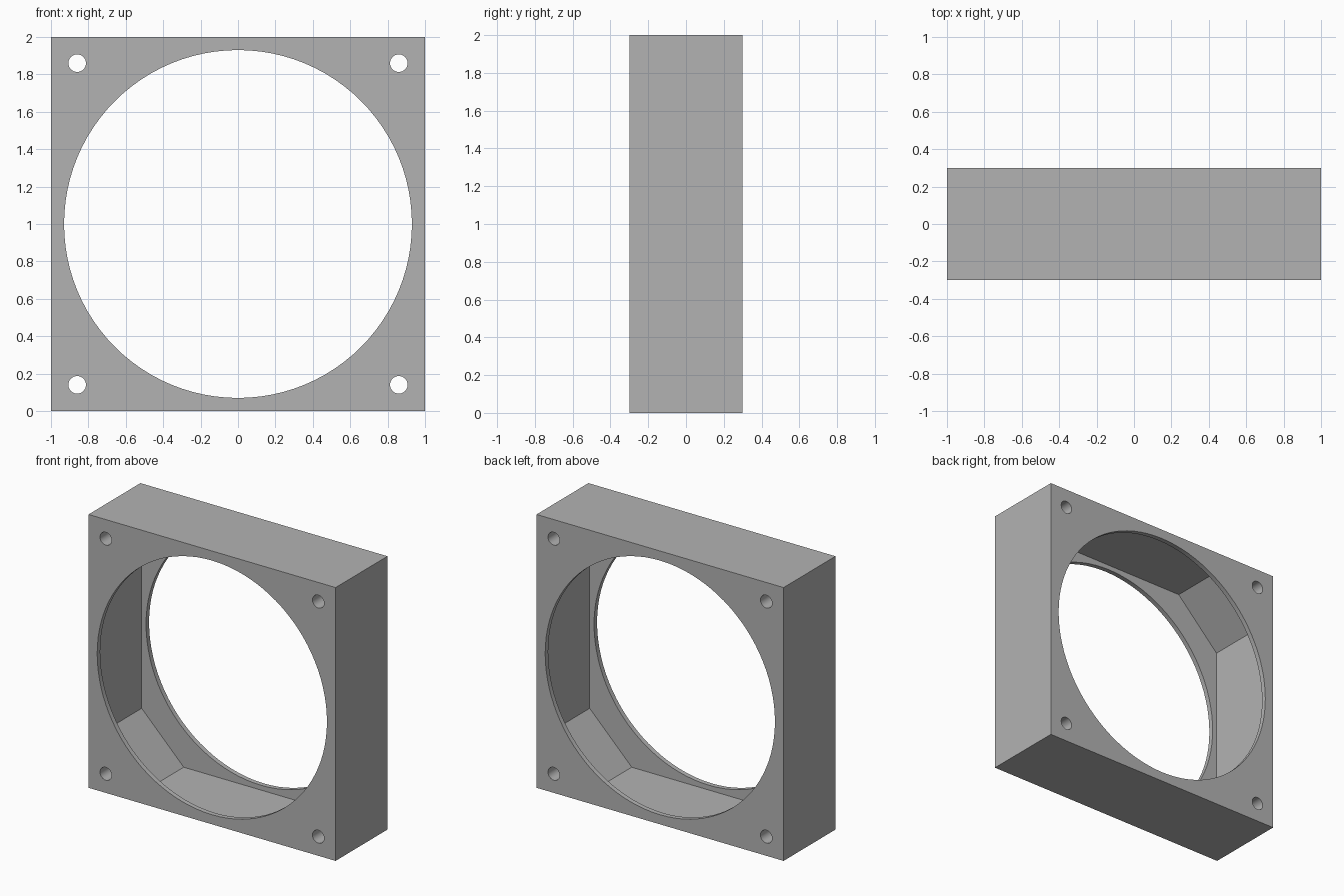
import bpy
import bmesh
from math import cos, sin, tau

if "Cube" in bpy.data.objects:
    bpy.data.objects.remove(bpy.data.objects["Cube"], do_unlink=True)

DEPTH = 0.6       # front to back
WALL = 0.035      # thickness of walls and end plates
CHAMFER = 0.34    # solid corner blocks inside the cavity
BORE = 0.93
SCREW = 0.047
SCREW_POS = 0.86

grey = bpy.data.materials.new("light_grey")
grey.use_nodes = True
colour = (0.45, 0.45, 0.45, 1)
grey.diffuse_color = colour
grey.node_tree.nodes["Principled BSDF"].inputs["Base Color"].default_value = colour


def prism(name, outline, depth):
    """Extrude an x-z outline along y, centred on y = 0."""
    bm = bmesh.new()
    face = bm.faces.new([bm.verts.new((x, -depth / 2, z)) for x, z in outline])
    side = bmesh.ops.extrude_face_region(bm, geom=[face])["geom"]
    moved = [v for v in side if isinstance(v, bmesh.types.BMVert)]
    bmesh.ops.translate(bm, verts=moved, vec=(0, depth, 0))
    bmesh.ops.recalc_face_normals(bm, faces=bm.faces)
    mesh = bpy.data.meshes.new(name)
    bm.to_mesh(mesh)
    bm.free()
    mesh.materials.append(grey)
    obj = bpy.data.objects.new(name, mesh)
    bpy.context.collection.objects.link(obj)
    return obj


def circle(x, z, radius, sides):
    return [(x + radius * cos(tau * i / sides), z + radius * sin(tau * i / sides))
            for i in range(sides)]


def cut(target, cutter):
    cutter.hide_render = True
    mod = target.modifiers.new("cut", "BOOLEAN")
    mod.operation = "DIFFERENCE"
    mod.solver = "EXACT"
    mod.object = cutter
    bpy.context.view_layer.objects.active = target
    bpy.ops.object.modifier_apply(modifier=mod.name)
    bpy.data.objects.remove(cutter, do_unlink=True)


# Square housing
frame = prism("square_frame", [(-1, 0), (1, 0), (1, 2), (-1, 2)], DEPTH)

# Chamfered square cavity between the two end plates
a = 1 - WALL
b = a - CHAMFER
octagon = [(-b, -a), (b, -a), (a, -b), (a, b), (b, a), (-b, a), (-a, b), (-a, -b)]
cut(frame, prism("cavity_cutter", [(x, z + 1) for x, z in octagon], DEPTH - 2 * WALL))

# Round opening through both plates
cut(frame, prism("bore_cutter", circle(0, 1, BORE, 96), 1))

# Screw holes through the corner blocks
for sx in (-1, 1):
    for sz in (-1, 1):
        hole = circle(sx * SCREW_POS, 1 + sz * SCREW_POS, SCREW, 32)
        cut(frame, prism("screw_cutter", hole, 1))

bpy.ops.object.select_all(action="DESELECT")
frame.select_set(True)
bpy.context.view_layer.objects.active = frame
bpy.ops.object.shade_smooth_by_angle()
